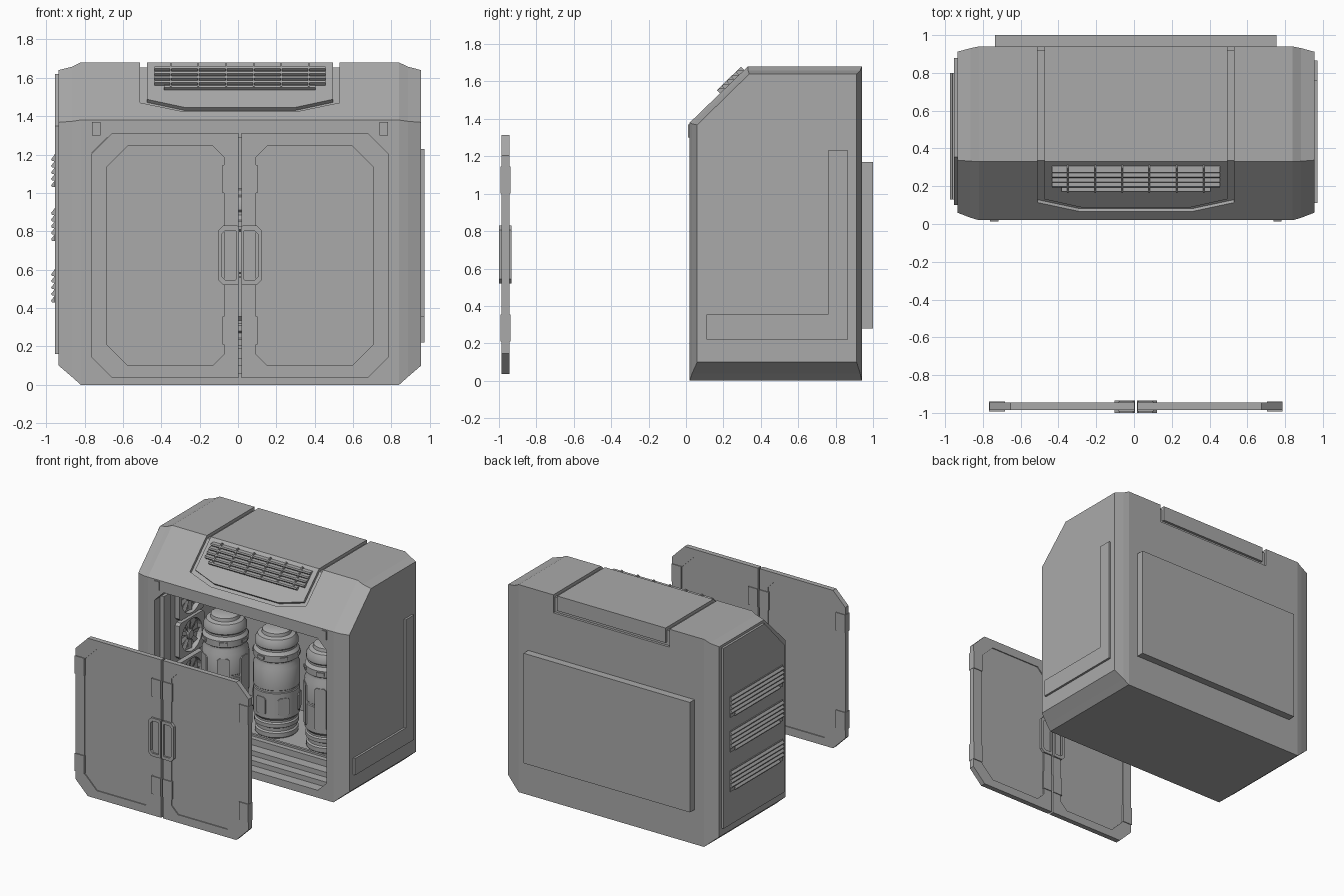
import bpy, bmesh, math
from mathutils import Vector, Matrix

if "Cube" in bpy.data.objects:
    bpy.data.objects.remove(bpy.data.objects["Cube"], do_unlink=True)

grey = bpy.data.materials.new("neutral grey")
grey.use_nodes = True
grey.diffuse_color = (0.4, 0.4, 0.4, 1)
grey.node_tree.nodes["Principled BSDF"].inputs["Base Color"].default_value = (0.4, 0.4, 0.4, 1)

X, Y, Z = Vector((1, 0, 0)), Vector((0, 1, 0)), Vector((0, 0, 1))
O = Vector((0, 0, 0))
MID = 0.01                      # centre plane of the cabinet
FRONT = (O, X, Z, Y)            # frame: origin, u, v, extrusion direction
SIDE = (O, Y, Z, X)
TILT = math.atan2(0.30, 0.31)   # slope of the upper front
UP = Vector((0, math.cos(TILT), math.sin(TILT)))
OUT = Vector((0, -math.sin(TILT), math.cos(TILT)))
SLOPE = (Vector((MID, 0.02, 1.38)), X, UP, OUT)


def finish(name, bm, smooth=False):
    bmesh.ops.recalc_face_normals(bm, faces=bm.faces)
    me = bpy.data.meshes.new(name)
    bm.to_mesh(me)
    bm.free()
    me.materials.append(grey)
    ob = bpy.data.objects.new(name, me)
    bpy.context.collection.objects.link(ob)
    if smooth:
        bpy.ops.object.select_all(action='DESELECT')
        ob.select_set(True)
        bpy.context.view_layer.objects.active = ob
        bpy.ops.object.shade_smooth_by_angle(angle=math.radians(35))
    return ob


def loft(name, rings):
    bm = bmesh.new()
    loops = [[bm.verts.new(p) for p in r] for r in rings]
    n = len(loops[0])
    for a, b in zip(loops, loops[1:]):
        for i in range(n):
            bm.faces.new((a[i], a[(i + 1) % n], b[(i + 1) % n], b[i]))
    bm.faces.new(loops[0])
    bm.faces.new(loops[-1])
    return finish(name, bm)


def prism(name, frame, pts, d0, d1):
    o, u, v, w = frame
    return loft(name, [[o + u * a + v * b + w * d for a, b in pts] for d in (d0, d1)])


def rect(a0, a1, b0, b1):
    return [(a0, b0), (a1, b0), (a1, b1), (a0, b1)]


def box(name, x0, x1, y0, y1, z0, z1):
    return prism(name, FRONT, rect(x0, x1, z0, z1), y0, y1)


def chamfered(a0, a1, b0, b1, c, e):
    # rectangle with corner cut c on the a0 side and e on the a1 side
    return [(a0 + c, b0), (a1 - e, b0), (a1, b0 + e), (a1, b1 - e),
            (a1 - e, b1), (a0 + c, b1), (a0, b1 - c), (a0, b0 + c)]


def lathe(name, profile, matrix, steps=40, closed=False):
    bm = bmesh.new()
    vs = [bm.verts.new((r, 0, z)) for r, z in profile]
    es = [bm.edges.new(p) for p in zip(vs, vs[1:])]
    if closed:
        es.append(bm.edges.new((vs[-1], vs[0])))
    bmesh.ops.spin(bm, geom=vs + es, axis=Z, cent=O, angle=math.tau, steps=steps)
    bmesh.ops.remove_doubles(bm, verts=bm.verts, dist=0.0005)
    bm.transform(matrix)
    return finish(name, bm, True)


def cut(ob, cutter):
    cutter.hide_render = True
    m = ob.modifiers.new("cut", 'BOOLEAN')
    m.object, m.operation, m.solver = cutter, 'DIFFERENCE', 'EXACT'
    bpy.context.view_layer.objects.active = ob
    bpy.ops.object.modifier_apply(modifier=m.name)
    bpy.data.objects.remove(cutter, do_unlink=True)


def ring(name, frame, outer, inner, d0, d1):
    ob = prism(name, frame, outer, d0, d1)
    cut(ob, prism("hole", frame, inner, d0 - 0.05, d1 + 0.05))
    return ob


def slats(name, frame, half, b0, b1, n, lift, trim):
    o, u, v, w = frame
    h = (b1 - b0) / n
    for i in range(n):
        b, s = b0 + i * h, half - (trim if i == 0 else 0)
        prism(f"{name}_{i + 1}", (o, v, w, u),
              [(b, -0.01), (b + h, -0.01), (b + h, 0.002), (b + 0.3 * h, lift), (b, lift * 0.8)], -s, s)


# Cabinet shell: side profile lofted across, tapering at both ends
def section(x, i, bottom, top):
    pts = [(0.02 + i, bottom), (0.02 + i, 1.38 - top * 0.3), (0.33 + i * 0.2, 1.68 - top),
           (0.94 - i * 0.7, 1.68 - top), (0.94 - i * 0.7, bottom)]
    return [Vector((MID + x, y, z)) for y, z in pts]


half = [(0.83, 0, 0, 0), (0.875, 0.013, 0.04, 0.022), (0.945, 0.04, 0.10, 0.04)]
body = loft("cabinet_body", [section(-x, *r) for x, *r in half[::-1]] + [section(x, *r) for x, *r in half])
cut(body, prism("cavity", FRONT, chamfered(MID - 0.77, MID + 0.77, 0.06, 1.29, 0.08, 0.08), -0.1, 0.86))

# Grooves framing the lid: U on the slope, then over the top and down the back
w = 0.52
outline = [(-w, 0.5), (-w, 0.13), (-0.30, 0.065), (0.30, 0.065), (w, 0.13), (w, 0.5)]
inner = [(w - 0.035, 0.5), (w - 0.035, 0.155), (0.29, 0.095), (-0.29, 0.095), (0.035 - w, 0.155), (0.035 - w, 0.5)]
cut(body, prism("slope_groove", SLOPE, outline + inner, -0.022, 0.1))
for s in (-1, 1):
    a, b = sorted((MID + s * w, MID + s * (w - 0.035)))
    cut(body, box("top_groove", a, b, 0.3, 1.0, 1.655, 1.75))
    cut(body, box("back_groove", a, b, 0.92, 1.0, 1.545, 1.75))
cut(body, box("back_lip_groove", MID - w, MID + w, 0.92, 1.0, 1.535, 1.56))

# Top vent on the slope
slats("top_vent_slat", SLOPE, 0.445, 0.225, 0.40, 5, 0.024, 0.05)
for i in range(6):
    x = -0.36 + i * 0.144
    prism("top_vent_rib", SLOPE, rect(x - 0.004, x + 0.004, 0.225, 0.405), 0, 0.024)

# Rear and side panels
box("back_panel", MID - 0.745, MID + 0.745, 0.93, 1.0, 0.28, 1.17)
prism("left_l_panel", SIDE, [(0.11, 0.22), (0.865, 0.22), (0.865, 1.23), (0.76, 1.23), (0.76, 0.355), (0.11, 0.355)],
      0.94, 0.972)
prism("right_side_panel", SIDE, [(0.10, 0.16), (0.88, 0.16), (0.88, 1.62), (0.355, 1.62), (0.10, 1.35)],
      -0.953, -0.92)
for z in (0.43, 0.75, 1.03):
    slats("side_louver", (Vector((-0.953, 0.465, z)), Y, Z, -X), 0.335, 0, 0.17, 5, 0.021, 0.05)
    prism("louver_backing", SIDE, rect(0.13, 0.80, z, z + 0.17), -0.96, -0.93)

# Hinge sockets above the opening
for s in (-1, 1):
    x = MID + s * 0.75
    box("hinge_socket", x - 0.022, x + 0.022, 0.012, 0.05, 1.30, 1.37)

# Interior floor steps, posts and rear rails
for y, z in ((0.10, 0.10), (0.17, 0.14), (0.25, 0.19)):
    box("floor_step", MID - 0.765, MID + 0.765, y, 0.86, 0.05, z)
box("floor_rail", MID - 0.70, MID + 0.70, 0.29, 0.31, 0.18, 0.205)
for s in (-1, 1):
    x = MID + s * 0.755
    box("inner_post", x - 0.02, x + 0.02, 0.09, 0.18, 0.12, 1.22)

# Fans on the inner right wall
for z in (0.46, 0.78, 1.09):
    ring("fan_frame", SIDE, chamfered(0.28, 0.60, z - 0.145, z + 0.145, 0.02, 0.02),
         [(0.44 + 0.13 * math.cos(k * math.tau / 24), z + 0.13 * math.sin(k * math.tau / 24)) for k in range(24)],
         -0.765, -0.72)
    hub = Matrix.Translation((-0.762, 0.44, z)) @ Matrix.Rotation(math.pi / 2, 4, 'Y')
    lathe("fan_hub", [(0, 0), (0.04, 0), (0.04, 0.03), (0.032, 0.037), (0, 0.037)], hub, 20)
    for k in range(9):
        t = k * math.tau / 9
        u = Vector((0, math.cos(t), math.sin(t)))
        v = Vector((0.4, -math.sin(t), math.cos(t))).normalized()
        prism("fan_blade", (Vector((-0.745, 0.44, z)), u, v, u.cross(v)),
              [(0.03, -0.012), (0.12, -0.03), (0.125, 0.01), (0.03, 0.012)], -0.002, 0.002)

# Canisters
profile = [(0, 0.19), (0.15, 0.19), (0.16, 0.2), (0.16, 0.235), (0.148, 0.245), (0.148, 0.27), (0.165, 0.28),
           (0.165, 0.31), (0.155, 0.32), (0.155, 0.335), (0.172, 0.355), (0.172, 0.56), (0.166, 0.565),
           (0.166, 0.58), (0.172, 0.585), (0.172, 0.75), (0.155, 0.78), (0.155, 0.8), (0.17, 0.81), (0.17, 0.86),
           (0.15, 0.885), (0.15, 0.9), (0.16, 0.91), (0.16, 0.945), (0.14, 0.98), (0.11, 0.99), (0.105, 1.015),
           (0.09, 1.025), (0, 1.025)]
for i in range(3):
    c = Vector((MID + (i - 1) * 0.46, 0.48, 0))
    lathe("canister", profile, Matrix.Translation(c))
    for k in range(6):
        t = k * math.tau / 6 + 0.4 * i
        u = Vector((math.cos(t), math.sin(t), 0))
        v = Z.cross(u)
        prism("canister_plate", (c, v, Z, u), chamfered(-0.045, 0.045, 0.38, 0.72 - 0.2 * (i == 1), 0.015, 0.015),
              0.15, 0.176)
        prism("canister_cap_lug", (c, v, Z, u), rect(-0.03, 0.03, 0.825, 0.85), 0.15, 0.177)

# Double doors standing in front, mirrored about the centre plane
for side, s in (("right", -1), ("left", 1)):
    frame = (Vector((MID, 0, 0)), X * s, Z, Y)
    outer = chamfered(0.008, 0.775, 0.035, 1.313, 0, 0.11)
    del outer[0], outer[4]      # drop the doubled square-corner points
    panel = chamfered(0.083, 0.695, 0.10, 1.245, 0.06, 0.11)
    ring(side + "_door_frame", frame, outer, panel, -0.986, -0.945)
    prism(side + "_door_panel", frame, panel, -0.978, -0.953)
    for z in (0.21, 1.0):
        for a in (0.008, 0.693):
            prism(side + "_door_clamp", frame, rect(a, a + 0.084, z, z + 0.145), -0.993, -0.939)
    ring(side + "_door_handle", frame, chamfered(0.006, 0.113, 0.52, 0.83, 0.008, 0.025),
         chamfered(0.021, 0.093, 0.545, 0.805, 0.005, 0.018), -1.0, -0.934)
